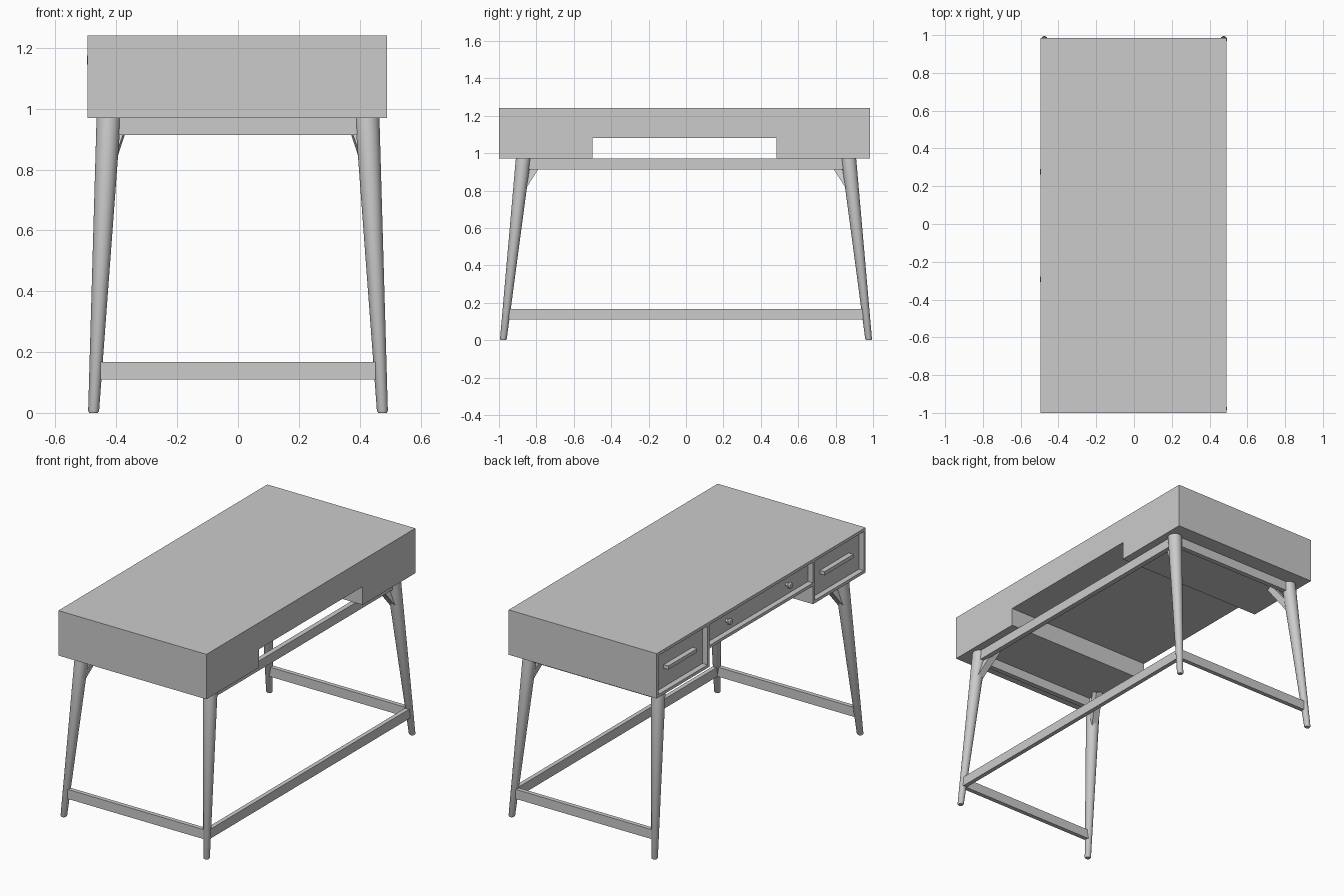
import bpy, bmesh, math
from mathutils import Vector

cube = bpy.data.objects.get("Cube")
if cube:
    bpy.data.objects.remove(cube, do_unlink=True)

grey = bpy.data.materials.new("plain_grey")
grey.use_nodes = True
COLOUR = (0.6, 0.6, 0.6, 1)
grey.diffuse_color = COLOUR
grey.node_tree.nodes["Principled BSDF"].inputs["Base Color"].default_value = COLOUR


def finish(name, bm, smooth=False):
    bmesh.ops.recalc_face_normals(bm, faces=bm.faces)
    mesh = bpy.data.meshes.new(name)
    bm.to_mesh(mesh)
    bm.free()
    obj = bpy.data.objects.new(name, mesh)
    bpy.context.collection.objects.link(obj)
    mesh.materials.append(grey)
    if smooth:
        bpy.ops.object.select_all(action='DESELECT')
        obj.select_set(True)
        bpy.context.view_layer.objects.active = obj
        bpy.ops.object.shade_smooth_by_angle(angle=math.radians(40))
    return obj


def box(name, x, y, z):
    """Box from three (low, high) ranges."""
    bm = bmesh.new()
    bmesh.ops.create_cube(bm, size=1)
    for v in bm.verts:
        v.co = [(a + b) / 2 + c * (b - a) for (a, b), c in zip((x, y, z), v.co)]
    return finish(name, bm)


def loft(name, sections, smooth=False):
    """Closed skin through a list of equal rings of points."""
    bm = bmesh.new()
    rings = [[bm.verts.new(p) for p in ring] for ring in sections]
    n = len(rings[0])
    for low, high in zip(rings, rings[1:]):
        for i in range(n):
            j = (i + 1) % n
            bm.faces.new((low[i], low[j], high[j], high[i]))
    bm.faces.new(rings[0])
    bm.faces.new(rings[-1])
    return finish(name, bm, smooth)


def circle(x, y, z, r, n=32):
    turns = [math.tau * i / n for i in range(n)]
    return [(x + r * math.cos(a), y + r * math.sin(a), z) for a in turns]


# Desk body extents
X0, X1 = -0.495, 0.49
MID, HALF, KNEE = -0.0075, 0.9925, 0.4925
BOTTOM, RAISED, TOP = 0.97, 1.08, 1.24
T = 0.018
FRONT = X0 + 0.033      # plane of the recessed drawer fronts

# Body panels
box("desk_top", (X0, X1), (MID - HALF, MID + HALF), (TOP - T, TOP))
box("modesty_panel", (X1 - T, X1), (MID - KNEE, MID + KNEE), (RAISED, TOP - T))
box("centre_bottom", (X0, X1 - T), (MID - KNEE, MID + KNEE), (RAISED, RAISED + T))
box("centre_drawer_front", (FRONT, FRONT + T), (MID - KNEE, MID + KNEE), (RAISED + T, TOP - T))

for s, side in ((-1, "front"), (1, "back")):
    def span(a, b):
        return tuple(sorted((MID + s * a, MID + s * b)))
    # Side drawer compartment
    box(side + "_end_panel", (X0, X1), span(HALF - T, HALF), (BOTTOM, TOP - T))
    box(side + "_divider", (X0, X1), span(KNEE, KNEE + T), (BOTTOM, TOP - T))
    inner = span(KNEE + T, HALF - T)
    box(side + "_compartment_bottom", (X0, X1), inner, (BOTTOM, BOTTOM + T))
    box(side + "_compartment_back", (X1 - T, X1), inner, (BOTTOM + T, TOP - T))
    box(side + "_drawer_front", (FRONT, FRONT + T), inner, (BOTTOM + T, TOP - T))
    # Bar handle
    box(side + "_handle", (X0 + 0.002, FRONT), span(0.605, 0.88), (1.10, 1.122))
    # Round knob turned about the x axis
    knob = [(0, 0.009), (0.016, 0.009), (0.019, 0.018), (0.028, 0.02), (0.035, 0.014)]
    loft(side + "_knob", [[(FRONT - d, MID + s * 0.285 + p[0], 1.16 + p[1])
                           for p in circle(0, 0, 0, r, 20)] for d, r in knob], True)


# Splayed tapered legs
def leg_centre(z):
    t = z / BOTTOM
    return 0.475 - 0.05 * t, 0.977 - 0.107 * t


for sx, lr in ((-1, "right"), (1, "left")):
    for sy, fb in ((-1, "front"), (1, "back")):
        rings = []
        for z, r in ((0, 0.014), (0.006, 0.018), (BOTTOM, 0.04)):
            x, y = leg_centre(z)
            rings.append(circle(sx * x, sy * y, z, r))
        loft(f"{fb}_{lr}_leg", rings, True)

        # Diagonal brace from the leg to the underside of the body
        low, high = Vector((0.435, 0.888, 0.80)), Vector((0.378, 0.775, 0.975))
        along = (high - low).normalized()
        u = along.cross(Vector((1, 0, 0))).normalized() * 0.021
        v = along.cross(u).normalized() * 0.021
        ends = [[c + u + v, c - u + v, c - u - v, c + u - v] for c in (low, high)]
        loft(f"{fb}_{lr}_brace", [[(sx * p.x, sy * p.y, min(p.z, BOTTOM + 0.005))
                                   for p in e] for e in ends])

# Rails between the legs, open on the drawer side
for level, z0, z1, w in (("upper", 0.913, BOTTOM, 0.015), ("lower", 0.11, 0.167, 0.013)):
    x, y = leg_centre((z0 + z1) / 2)
    box(level + "_long_rail", (x - w, x + w), (-y, y), (z0, z1))
    for s, fb in ((-1, "front"), (1, "back")):
        box(f"{fb}_{level}_rail", (-x, x), (s * y - w, s * y + w), (z0, z1))
